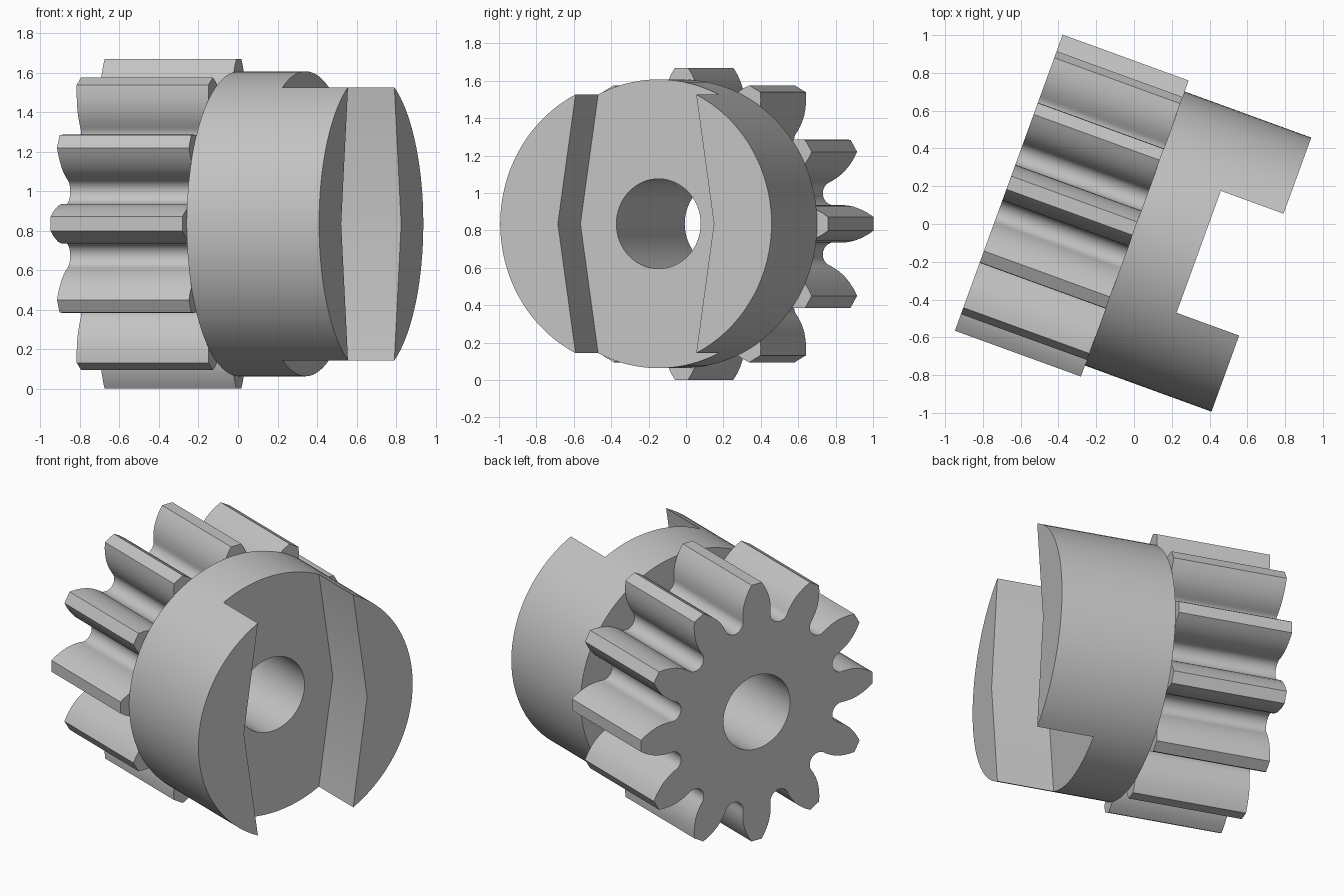
import bpy
import bmesh
from math import sin, cos, pi, radians
from mathutils import Matrix, Vector

old = bpy.data.objects.get("Cube")
if old:
    bpy.data.objects.remove(old, do_unlink=True)

# Shaft frame: local x runs along the shaft, which is turned in plan
FRAME = Matrix.Translation((-0.007, -0.02, 0.835)) @ Matrix.Rotation(radians(-20), 4, 'Z')
TEETH = 12
BACK, JOINT, FLOOR, FRONT = -0.698, 0.012, 0.372, 0.725
COLLAR_R, BORE_R = 0.772, 0.24

steel = bpy.data.materials.new("plain grey")
steel.use_nodes = True
grey = (0.55, 0.55, 0.55, 1)
steel.diffuse_color = grey
steel.node_tree.nodes["Principled BSDF"].inputs["Base Color"].default_value = grey


def prism(name, outline, start, end):
    """Extrude a closed outline along the shaft."""
    bm = bmesh.new()
    face = bm.faces.new([bm.verts.new((start, u, v)) for u, v in outline])
    side = bmesh.ops.extrude_face_region(bm, geom=[face])
    verts = [g for g in side["geom"] if isinstance(g, bmesh.types.BMVert)]
    bmesh.ops.translate(bm, verts=verts, vec=(end - start, 0, 0))
    bmesh.ops.recalc_face_normals(bm, faces=bm.faces)
    mesh = bpy.data.meshes.new(name)
    bm.to_mesh(mesh)
    bm.free()
    mesh.materials.append(steel)
    obj = bpy.data.objects.new(name, mesh)
    bpy.context.collection.objects.link(obj)
    obj.matrix_world = FRAME
    return obj


def circle(radius, count=96):
    return [(radius * cos(2 * pi * i / count), radius * sin(2 * pi * i / count))
            for i in range(count)]


def activate(obj):
    bpy.ops.object.select_all(action='DESELECT')
    obj.select_set(True)
    bpy.context.view_layer.objects.active = obj


def cut(obj, cutter):
    cutter.hide_render = True
    mod = obj.modifiers.new("cut", 'BOOLEAN')
    mod.operation = 'DIFFERENCE'
    mod.solver = 'EXACT'
    mod.object = cutter
    activate(obj)
    bpy.ops.object.modifier_apply(modifier=mod.name)
    bpy.data.objects.remove(cutter, do_unlink=True)


def gear_outline():
    """Curved tooth flanks joined by round valleys."""
    flank = [(0.68, 0.099), (0.72, 0.092), (0.76, 0.078), (0.80, 0.059), (0.834, 0.037)]
    half = pi / TEETH
    valley_r, valley_at, steps = 0.065, 0.632, 12
    tooth = [Vector((r, -w)) for r, w in flank]
    tooth += [Vector((r, w)) for r, w in reversed(flank)]
    centre = Vector((valley_at * cos(half), valley_at * sin(half)))
    for i in range(steps + 1):
        a = half - pi / 2 - pi * i / steps
        tooth.append(centre + valley_r * Vector((cos(a), sin(a))))
    points = []
    for k in range(TEETH):
        turn = Matrix.Rotation(2 * half * k, 2)
        points += [tuple(turn @ p) for p in tooth]
    return points


# Toothed pinion and the round coupling collar
pinion = prism("pinion_gear", gear_outline(), BACK, JOINT)
collar = prism("coupling_collar", circle(COLLAR_R), JOINT, FRONT)

# Slot between the two jaws, widest at mid height
slot = [(0.444, 0), (0.313, 0.9), (-0.313, 0.9), (-0.444, 0), (-0.313, -0.9), (0.313, -0.9)]
cut(collar, prism("slot_cutter", slot, FLOOR, FRONT + 0.2))

# Shaft bore through both parts, with smooth round surfaces
for part in (pinion, collar):
    cut(part, prism("bore_cutter", circle(BORE_R, 64), BACK - 0.2, FRONT + 0.2))
    activate(part)
    bpy.ops.object.shade_smooth_by_angle(angle=radians(30))
